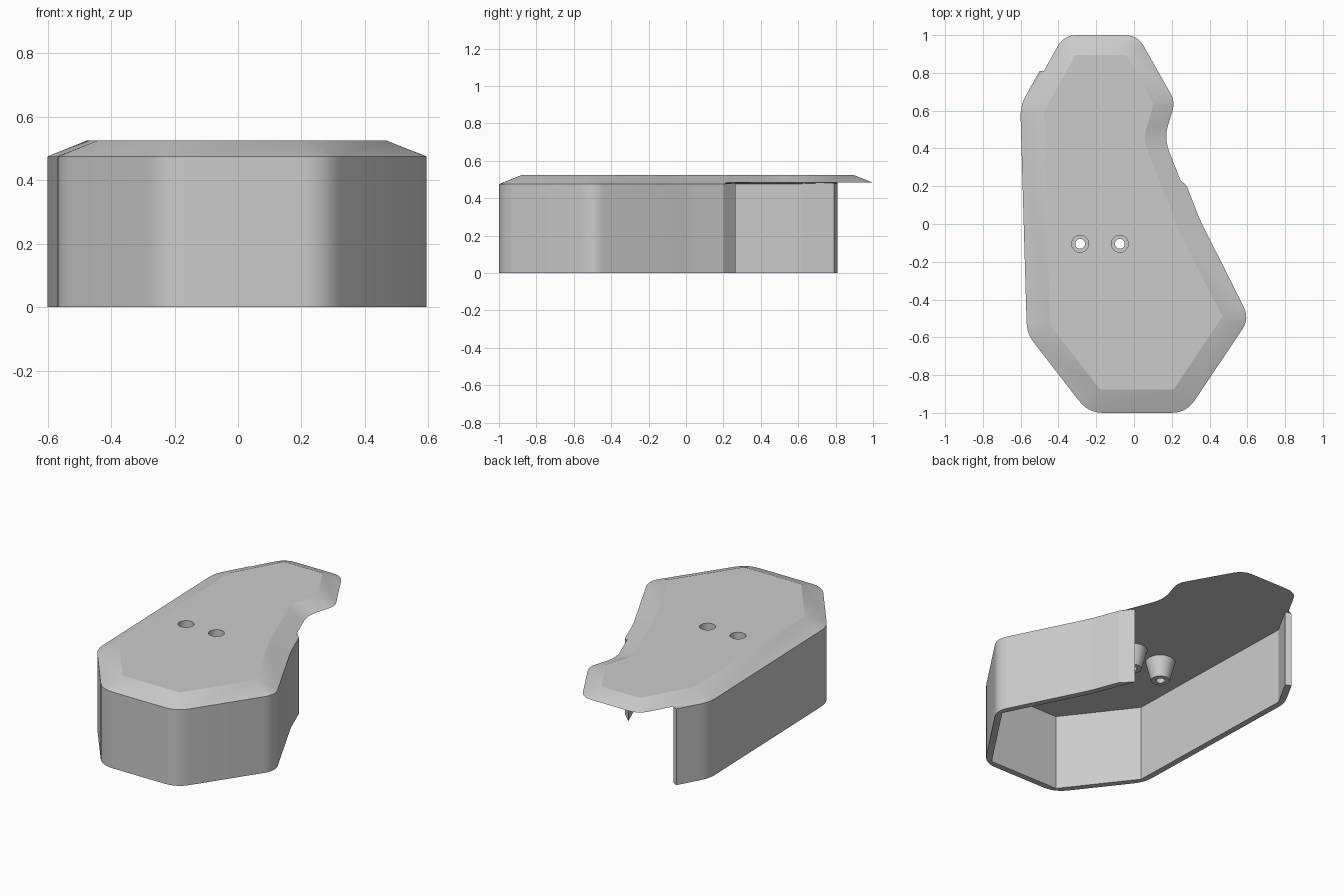
import bpy, bmesh, math
from mathutils import Vector

if "Cube" in bpy.data.objects:
    bpy.data.objects.remove(bpy.data.objects["Cube"])

EDGE_Z, TOP_Z, BEVEL, WALL = 0.475, 0.525, 0.125, 0.038

# Outline corners, anticlockwise: x, y, rounding, top rounding, on the overhanging flap
CORNERS = [
    (-0.500, 0.810, 0, 0, False),
    (-0.602, 0.626, 0.06, 0, False),
    (-0.567, -0.580, 0.06, 0, False),
    (-0.242, -1.000, 0.08, 0, False),
    (0.277, -1.000, 0.08, 0, False),
    (0.612, -0.500, 0.07, 0, False),
    (0.350, 0.020, 0.04, 0.04, False),
    (0.280, 0.200, 0, 0, False),
    (0.270, 0.2255, 0, 0, True),
    (0.180, 0.455, 0.08, 0.06, True),
    (0.240, 0.650, 0.06, 0, True),
    (0.030, 1.020, 0.08, 0, True),
    (-0.383, 1.020, 0.08, 0, True),
    (-0.494, 0.821, 0, 0, True),
]
SHARP = [Vector(c[:2]) for c in CORNERS]
WALL_COUNT = 8


def inset(pts, dist):
    out = []
    for i, p in enumerate(pts):
        a = (p - pts[i - 1]).normalized()
        b = (pts[(i + 1) % len(pts)] - p).normalized()
        na, nb = Vector((-a.y, a.x)), Vector((-b.y, b.x))
        out.append(p + (na + nb) * dist / (1 + na.dot(nb)))
    return out


def rounded(pts, i, d, steps=6):
    p = pts[i]
    if d == 0:
        return [p.copy() for _ in range(steps + 1)]
    a = p + (pts[i - 1] - p).normalized() * d
    b = p + (pts[(i + 1) % len(pts)] - p).normalized() * d
    return [a * (1 - t) ** 2 + p * 2 * t * (1 - t) + b * t * t
            for t in (k / steps for k in range(steps + 1))]


def finish(name, bm, angle):
    bmesh.ops.remove_doubles(bm, verts=bm.verts, dist=1e-5)
    bmesh.ops.recalc_face_normals(bm, faces=bm.faces)
    mesh = bpy.data.meshes.new(name)
    bm.to_mesh(mesh)
    bm.free()
    ob = bpy.data.objects.new(name, mesh)
    bpy.context.collection.objects.link(ob)
    bpy.ops.object.select_all(action='DESELECT')
    ob.select_set(True)
    bpy.context.view_layer.objects.active = ob
    if angle:
        bpy.ops.object.shade_smooth_by_angle(angle=math.radians(angle))
    return ob


def clean(points):
    out = []
    for p in points:
        if not out or (p - out[-1]).length > 1e-5:
            out.append(p)
    return out


# Lid: flat top with sloped border, flap edge trimmed a little higher
top_sharp = inset(SHARP, BEVEL)
bm = bmesh.new()
low, high = [], []
for i, (x, y, r, rt, flap) in enumerate(CORNERS):
    for o, t in zip(rounded(SHARP, i, r), rounded(top_sharp, i, rt)):
        o3, t3 = Vector((*o, EDGE_Z)), Vector((*t, TOP_Z))
        low.append(o3.lerp(t3, 0.16) if flap else o3)
        high.append(t3)
cache = {}


def vert(p):
    key = tuple(round(c, 5) for c in p)
    if key not in cache:
        cache[key] = bm.verts.new(p)
    return cache[key]


def face(points):
    vs = list(dict.fromkeys(vert(p) for p in points))
    if len(vs) > 2:
        bm.faces.new(vs)


for i in range(len(low)):
    j = (i + 1) % len(low)
    face([low[i], low[j], high[j], high[i]])
face(high)
face(low[::-1])
lid = finish("lid", bm, 0)

# Side wall: open band around the front, rounded outside and sharp inside
outer = clean([p for i in range(WALL_COUNT) for p in rounded(SHARP, i, CORNERS[i][2])])
inner = inset(SHARP, WALL)[:WALL_COUNT]
inner[-1] = Vector((0.213, 0.264))
section = [Vector((*p, EDGE_Z)) for p in outer] + [Vector((*p, EDGE_Z + 0.007)) for p in inner[::-1]]
bm = bmesh.new()
top = [bm.verts.new(p) for p in section]
bottom = [bm.verts.new((p.x, p.y, 0)) for p in section]
for i in range(len(section)):
    j = (i + 1) % len(section)
    bm.faces.new([bottom[i], bottom[j], top[j], top[i]])
bm.faces.new(top)
bm.faces.new(bottom[::-1])
finish("side_wall", bm, 20)

# Tapered screw bosses with counterbored holes
PROFILE = [(0.045, 0.486), (0.045, 0.385), (0.026, 0.385),
           (0.026, 0.357), (0.054, 0.357), (0.087, 0.486)]
SEG = 32
for name, x in (("left", -0.285), ("right", -0.075)):
    bm = bmesh.new()
    rings = [[bm.verts.new((x + r * math.cos(a), -0.105 + r * math.sin(a), z))
              for a in (math.tau * k / SEG for k in range(SEG))] for r, z in PROFILE]
    for n in range(len(rings)):
        a, b = rings[n], rings[(n + 1) % len(rings)]
        for k in range(SEG):
            m = (k + 1) % SEG
            bm.faces.new([a[k], a[m], b[m], b[k]])
    finish(name + "_screw_boss", bm, 30)

    # Hole through the lid
    bpy.ops.mesh.primitive_cylinder_add(vertices=SEG, radius=0.045, depth=0.2,
                                        location=(x, -0.105, 0.5))
    cutter = bpy.context.object
    cutter.name = name + "_hole_cutter"
    # Line the cutter vertices up with the boss rings
    for v in cutter.data.vertices:
        a = round(math.atan2(v.co.y, v.co.x) * SEG / math.tau) * math.tau / SEG
        v.co.x, v.co.y = 0.045 * math.cos(a), 0.045 * math.sin(a)
    cutter.hide_render = True
    cutter.display_type = 'WIRE'
    mod = lid.modifiers.new(name + "_hole", 'BOOLEAN')
    mod.object = cutter
    mod.operation = 'DIFFERENCE'
    mod.solver = 'EXACT'
    bpy.ops.object.select_all(action='DESELECT')
    lid.select_set(True)
    bpy.context.view_layer.objects.active = lid
    bpy.ops.object.modifier_apply(modifier=mod.name)
    bpy.data.objects.remove(cutter)

# Crease the lid border and hole rims
bpy.ops.object.shade_smooth_by_angle(angle=math.radians(14))
